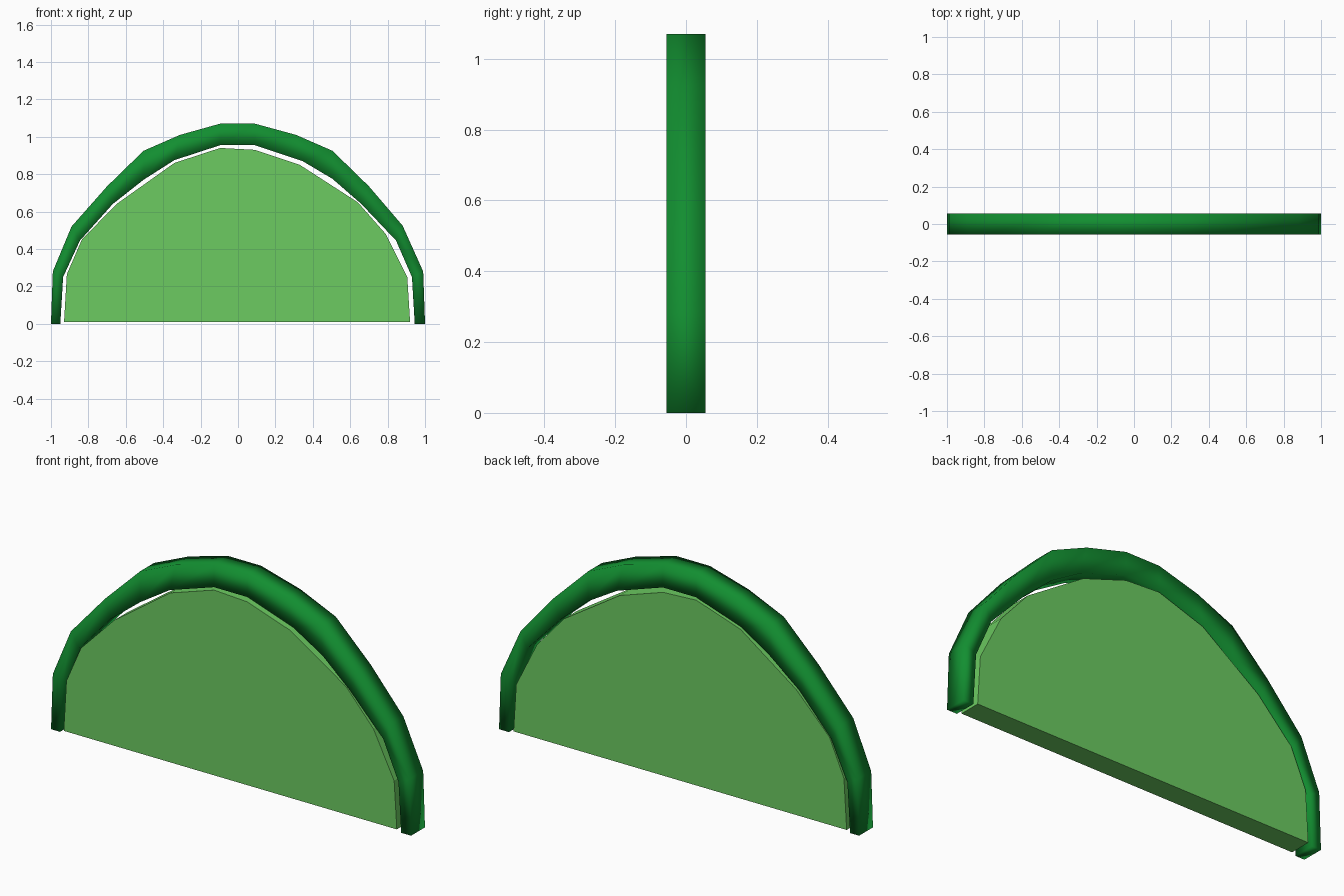
import bpy, bmesh

if "Cube" in bpy.data.objects:
    bpy.data.objects.remove(bpy.data.objects["Cube"])

DEPTH = 0.055  # half thickness along y

# outlines as (x, z), left foot over the top to right foot
OUTER = [(-1, 0), (-.99, .28), (-.89, .52), (-.70, .735), (-.505, .925), (-.31, 1.01), (-.095, 1.07),
         (.09, 1.07), (.31, 1.01), (.505, .925), (.70, .735), (.88, .525), (.99, .28), (1, 0)]
INNER = [(-.95, 0), (-.935, .25), (-.845, .445), (-.67, .64), (-.505, .77), (-.34, .875), (-.095, .955),
         (.09, .955), (.345, .87), (.505, .775), (.66, .64), (.845, .445), (.93, .25), (.945, 0)]
PANEL = [(-.93, .01), (-.915, .265), (-.835, .45), (-.65, .64), (-.34, .86), (-.095, .94),
         (.09, .93), (.33, .85), (.64, .65), (.79, .48), (.905, .25), (.92, .01)]


def material(name, color):
    mat = bpy.data.materials.new(name)
    mat.diffuse_color = color
    mat.use_nodes = True
    mat.node_tree.nodes["Principled BSDF"].inputs["Base Color"].default_value = mat.diffuse_color
    return mat


def finish(bm, name, mat, smooth):
    bmesh.ops.recalc_face_normals(bm, faces=bm.faces)
    for f in bm.faces:
        f.smooth = smooth
    mesh = bpy.data.meshes.new(name)
    bm.to_mesh(mesh)
    bm.free()
    mesh.materials.append(mat)
    bpy.context.collection.objects.link(bpy.data.objects.new(name, mesh))


# arched rim: rectangular section swept along the arch, soft shaded
bm = bmesh.new()
rings = []
for (ox, oz), (ix, iz) in zip(OUTER, INNER):
    rings.append([bm.verts.new(p) for p in (
        (ox, -DEPTH, oz), (ox, DEPTH, oz), (ix, DEPTH, iz), (ix, -DEPTH, iz))])
for a, b in zip(rings, rings[1:]):
    for k in range(4):
        n = (k + 1) % 4
        bm.faces.new((a[k], a[n], b[n], b[k]))
bm.faces.new(rings[0])
bm.faces.new(rings[-1])
finish(bm, "arched_rim", material("dark_green", (.006, .27, .03, 1)), True)

# half-round panel: flat outline extruded through the depth
bm = bmesh.new()
face = bm.faces.new([bm.verts.new((x, -DEPTH + .001, z)) for x, z in PANEL])
ext = bmesh.ops.extrude_face_region(bm, geom=[face])
moved = [v for v in ext["geom"] if isinstance(v, bmesh.types.BMVert)]
bmesh.ops.translate(bm, verts=moved, vec=(0, 2 * DEPTH - .002, 0))
if not any(len(f.verts) == len(PANEL) and f.calc_center_median().y < 0 for f in bm.faces):
    bm.faces.new([v for v in face.verts])
finish(bm, "half_round_panel", material("light_green", (.15, .60, .12, 1)), False)
